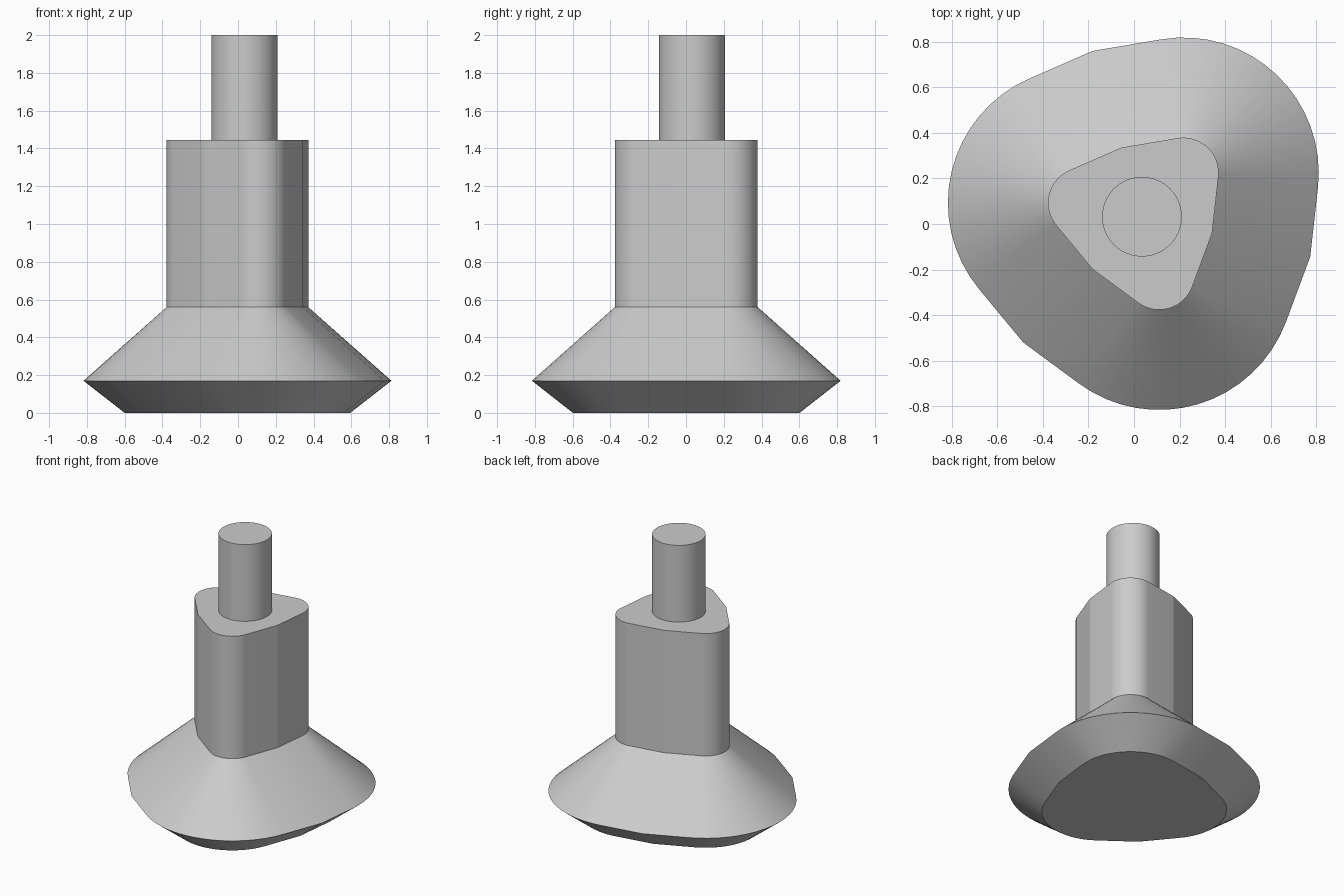
import bpy, bmesh
from math import sin, cos, radians

cube = bpy.data.objects.get("Cube")
if cube:
    bpy.data.objects.remove(cube, do_unlink=True)

CENTRE = (0.035, 0.032)     # shared axis of shaft and body
LOBE_DIST, LOBE_RAD = 0.265, 0.155
FIRST_LOBE = 46.6           # direction of the first lobe, degrees
HALF_ARC, STEPS = 53, 16

grey = bpy.data.materials.new("plain grey")
grey.use_nodes = True
grey.diffuse_color = (0.6, 0.6, 0.6, 1)
grey.node_tree.nodes["Principled BSDF"].inputs["Base Color"].default_value = (0.6, 0.6, 0.6, 1)


def trilobe(offset):
    """Three rounded lobes joined by slightly peaked sides, grown by offset."""
    r = LOBE_RAD + offset
    peak = (LOBE_DIST * cos(radians(HALF_ARC)) + r) / cos(radians(60 - HALF_ARC))
    pts = []
    for k in range(3):
        lobe = radians(FIRST_LOBE + 120 * k)
        cx, cy = LOBE_DIST * cos(lobe), LOBE_DIST * sin(lobe)
        for i in range(STEPS + 1):
            a = lobe + radians(HALF_ARC * (2 * i / STEPS - 1))
            pts.append((cx + r * cos(a), cy + r * sin(a)))
        mid = lobe + radians(60)
        pts.append((peak * cos(mid), peak * sin(mid)))
    return pts


def circle(radius, n=64):
    return [(radius * cos(radians(360 * i / n)), radius * sin(radians(360 * i / n)))
            for i in range(n)]


def loft(name, sections, cap_bottom=True):
    """Skin a stack of (outline, height) sections and cap the ends."""
    bm = bmesh.new()
    rings = [[bm.verts.new((CENTRE[0] + x, CENTRE[1] + y, z)) for x, y in outline]
             for outline, z in sections]
    for low, high in zip(rings, rings[1:]):
        n = len(low)
        for i in range(n):
            j = (i + 1) % n
            bm.faces.new((low[i], low[j], high[j], high[i]))
    if cap_bottom:
        bm.faces.new(rings[0][::-1])
    bm.faces.new(rings[-1])
    mesh = bpy.data.meshes.new(name)
    bm.to_mesh(mesh)
    bm.free()
    mesh.materials.append(grey)
    obj = bpy.data.objects.new(name, mesh)
    bpy.context.collection.objects.link(obj)
    bpy.ops.object.select_all(action='DESELECT')
    obj.select_set(True)
    bpy.context.view_layer.objects.active = obj
    bpy.ops.object.shade_smooth_by_angle(angle=radians(12))
    return obj


# Bevelled flange running up into the straight lobed body
loft("flanged_body", [(trilobe(0.222), 0), (trilobe(0.44), 0.17),
                      (trilobe(0), 0.56), (trilobe(0), 1.445)])
# Round shaft on top
loft("shaft", [(circle(0.175), 1.445), (circle(0.175), 2)], cap_bottom=False)
